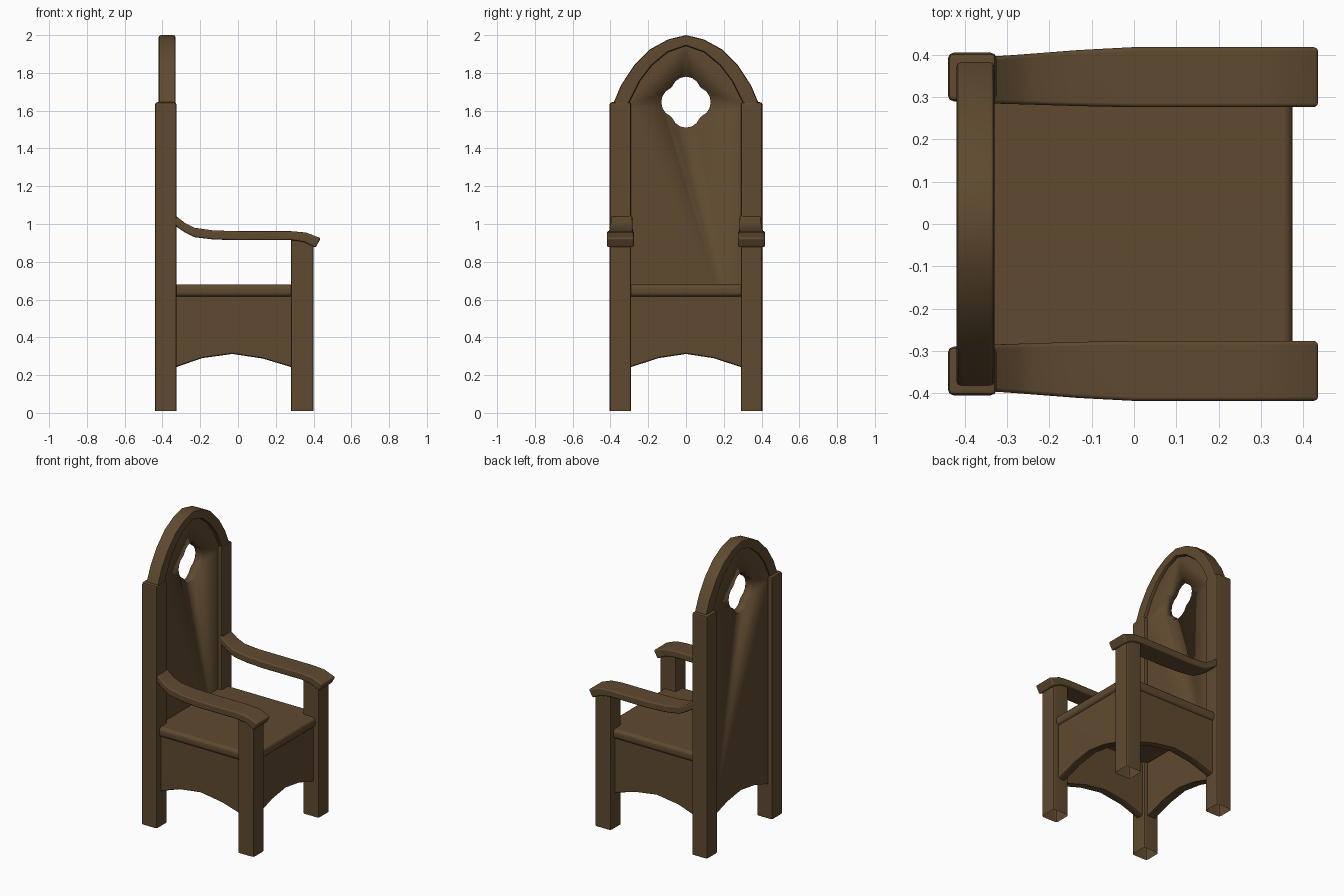
import bpy, bmesh, math
from mathutils import Vector

if "Cube" in bpy.data.objects:
    bpy.data.objects.remove(bpy.data.objects["Cube"])

wood = bpy.data.materials.new("dark_brown_wood")
wood.diffuse_color = (0.115, 0.068, 0.029, 1)
wood.use_nodes = True
wood.node_tree.nodes["Principled BSDF"].inputs["Base Color"].default_value = wood.diffuse_color

# axis -> how (u, v, depth) maps to x, y, z
MAP = {'x': lambda u, v, d: (d, u, v),
       'y': lambda u, v, d: (u, d, v),
       'z': lambda u, v, d: (u, v, d)}


def prism(name, pts, axis, a, b, bevel=0.0, segs=2, open_bottom=False, warp=None):
    """Extrude a 2D outline along an axis, round its hard edges."""
    bm = bmesh.new()
    lo = [bm.verts.new(MAP[axis](u, v, a)) for u, v in pts]
    hi = [bm.verts.new(MAP[axis](u, v, b)) for u, v in pts]
    n = len(pts)
    bm.faces.new(lo)
    bm.faces.new(hi)
    for i in range(n):
        j = (i + 1) % n
        bm.faces.new((lo[i], lo[j], hi[j], hi[i]))
    bmesh.ops.recalc_face_normals(bm, faces=bm.faces)
    if warp:
        for v in bm.verts:
            v.co = Vector(warp(v.co))
    if open_bottom:
        down = [f for f in bm.faces if f.normal.z < -0.9]
        bmesh.ops.delete(bm, geom=down, context='FACES_ONLY')
    if bevel:
        hard = [e for e in bm.edges if len(e.link_faces) == 2
                and e.calc_face_angle() > math.radians(40)]
        bmesh.ops.bevel(bm, geom=hard, offset=bevel, segments=segs,
                        profile=0.5, affect='EDGES', clamp_overlap=True)
    me = bpy.data.meshes.new(name)
    bm.to_mesh(me)
    bm.free()
    me.materials.append(wood)
    ob = bpy.data.objects.new(name, me)
    bpy.context.collection.objects.link(ob)
    bpy.ops.object.select_all(action='DESELECT')
    ob.select_set(True)
    bpy.context.view_layer.objects.active = ob
    bpy.ops.object.shade_smooth_by_angle(angle=math.radians(40))
    return ob


def weighted(ob):
    m = ob.modifiers.new("even_shading", 'WEIGHTED_NORMAL')
    m.keep_sharp = True


def rect(u0, u1, v0, v1):
    return [(u0, v0), (u1, v0), (u1, v1), (u0, v1)]


def mirrored(half):
    """Half outline ending on the centre line -> full outline."""
    return half + [(-u, v) for u, v in reversed(half[:-1])]


# posts and front legs (hollow feet)
for side, s in (("left", -1), ("right", 1)):
    y0, y1 = sorted((s * 0.29, s * 0.405))
    weighted(prism("back_post_" + side, rect(-0.44, -0.325, y0, y1), 'z',
                   0.01, 1.645, 0.014, open_bottom=True))
    weighted(prism("front_leg_" + side, rect(0.28, 0.4, y0, y1), 'z',
                   0.01, 0.94, 0.014, open_bottom=True))

# seat board
weighted(prism("seat", rect(-0.38, 0.375, -0.375, 0.375), 'z', 0.615, 0.68, 0.022, 3))

# curved aprons below the seat
front_low = mirrored([(-0.33, 0.228), (-0.29, 0.243), (-0.145, 0.29), (0, 0.312)])
side_low = [(-0.38, 0.225), (-0.325, 0.243), (-0.19, 0.29), (-0.03, 0.312),
            (0.13, 0.288), (0.28, 0.243), (0.33, 0.228)]
weighted(prism("front_apron", front_low + [(0.33, 0.63), (-0.33, 0.63)],
               'x', 0.305, 0.36, 0.012))
for side, s in (("left", -1), ("right", 1)):
    y0, y1 = sorted((s * 0.305, s * 0.36))
    weighted(prism("side_apron_" + side, side_low + [(0.33, 0.63), (-0.38, 0.63)],
                   'y', y0, y1, 0.012))

# pointed arch frame above the posts
outer = mirrored([(-0.39, 1.62), (-0.382, 1.645), (-0.344, 1.735), (-0.275, 1.84),
                  (-0.19, 1.925), (-0.095, 1.977), (0, 2.0)])
inner = mirrored([(-0.31, 1.62), (-0.3, 1.645), (-0.245, 1.755), (-0.18, 1.84),
                  (-0.095, 1.91), (0, 1.943)])
weighted(prism("back_arch", outer + inner[::-1], 'x', -0.42, -0.33, 0.012))

# back panel, reaching down behind the seat
arch_in = mirrored([(-0.33, 1.62), (-0.26, 1.765), (-0.195, 1.85), (-0.1, 1.925), (0, 1.96)])
panel = prism("back_panel", front_low + arch_in[::-1], 'x', -0.41, -0.353)

# four-lobed opening through the panel
lobes = []
for k in range(4):
    for i in range(7):
        t = math.radians(90 * k - 69 + 23 * i)
        c = math.radians(90 * k)
        lobes.append((0.053 * math.cos(c) + 0.078 * math.cos(t),
                      1.645 + 0.055 * math.sin(c) + 0.08 * math.sin(t)))
cutter = prism("opening_cutter", lobes, 'x', -0.6, -0.2)
cutter.hide_render = True
cutter.hide_viewport = False
cut = panel.modifiers.new("opening", 'BOOLEAN')
cut.object = cutter
cut.operation = 'DIFFERENCE'
cut.solver = 'EXACT'
# bake the cut and drop the cutter
dg = bpy.context.evaluated_depsgraph_get()
baked = bpy.data.meshes.new_from_object(panel.evaluated_get(dg))
panel.modifiers.clear()
panel.data = baked
bpy.data.objects.remove(cutter)

# armrests: swept up at the back, drooping at the front
arm = [(-0.34, 1.05), (-0.325, 1.04), (-0.28, 1.005), (-0.23, 0.98), (-0.13, 0.966),
       (0.0, 0.962), (0.28, 0.962), (0.36, 0.955), (0.438, 0.925), (0.41, 0.874),
       (0.35, 0.905), (0.28, 0.915), (0.0, 0.914), (-0.13, 0.918), (-0.23, 0.93),
       (-0.28, 0.955), (-0.325, 0.985), (-0.34, 0.992)]


def widen(s):
    def f(co):
        t = min(1.0, max(0.0, (co.x + 0.34) / 0.3))
        w = 0.055 + 0.016 * t
        mid = 0.340 + 0.007 * t
        return (co.x, s * mid + w * (1 if co.y > 0 else -1), co.z)
    return f


for side, s in (("left", -1), ("right", 1)):
    weighted(prism("armrest_" + side, arm, 'y', -0.1, 0.1, 0.018, 3, warp=widen(s)))
